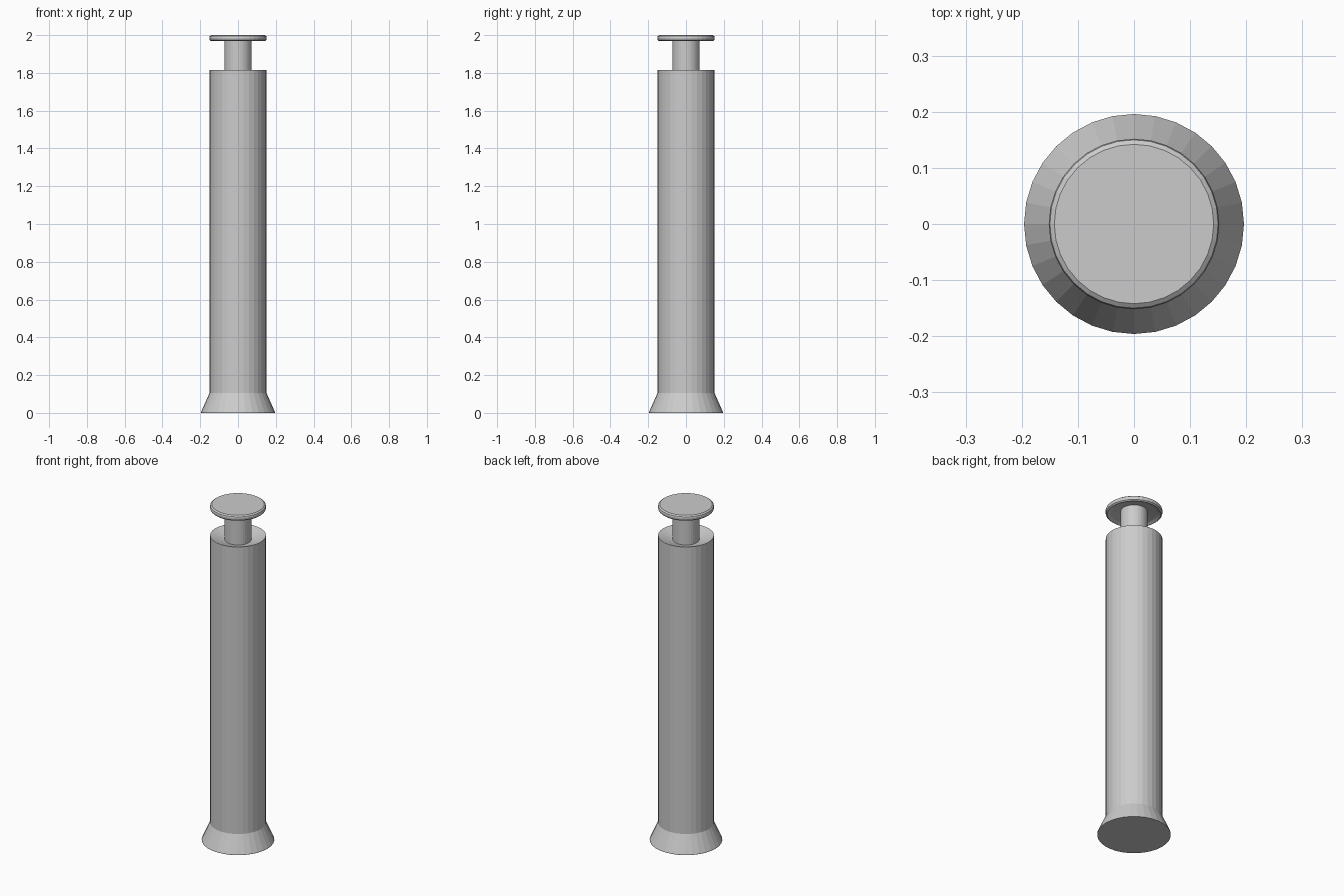
import bpy, bmesh
from math import sin, cos, tau

if "Cube" in bpy.data.objects:
    bpy.data.objects.remove(bpy.data.objects["Cube"])

SIDES = 32


def lathe(name, profile):
    """Spin an (r, z) profile around z; r = 0 ends become poles."""
    bm = bmesh.new()
    rings = []
    for r, z in profile:
        if r == 0:
            rings.append([bm.verts.new((0, 0, z))] * SIDES)
        else:
            rings.append([bm.verts.new((r * cos(tau * i / SIDES), r * sin(tau * i / SIDES), z))
                          for i in range(SIDES)])
    for a, b in zip(rings, rings[1:]):
        for i in range(SIDES):
            j = (i + 1) % SIDES
            corners = list(dict.fromkeys((a[i], a[j], b[j], b[i])))
            bm.faces.new(corners)
    bmesh.ops.recalc_face_normals(bm, faces=bm.faces)
    mesh = bpy.data.meshes.new(name)
    bm.to_mesh(mesh)
    bm.free()
    obj = bpy.data.objects.new(name, mesh)
    bpy.context.collection.objects.link(obj)
    return obj


# Column with flared foot, dished upper end, stem, and disc cap with hollow underside
lathe("capped_column", [
    (0, 0), (0.196, 0), (0.196, 0.004), (0.151, 0.105), (0.151, 1.815),
    (0.148, 1.815), (0.085, 1.793), (0.072, 1.79),
    (0.072, 1.985), (0.125, 1.976), (0.143, 1.968),
    (0.150, 1.974), (0.152, 1.985), (0.150, 1.994), (0.142, 2.0), (0, 2.0),
])
